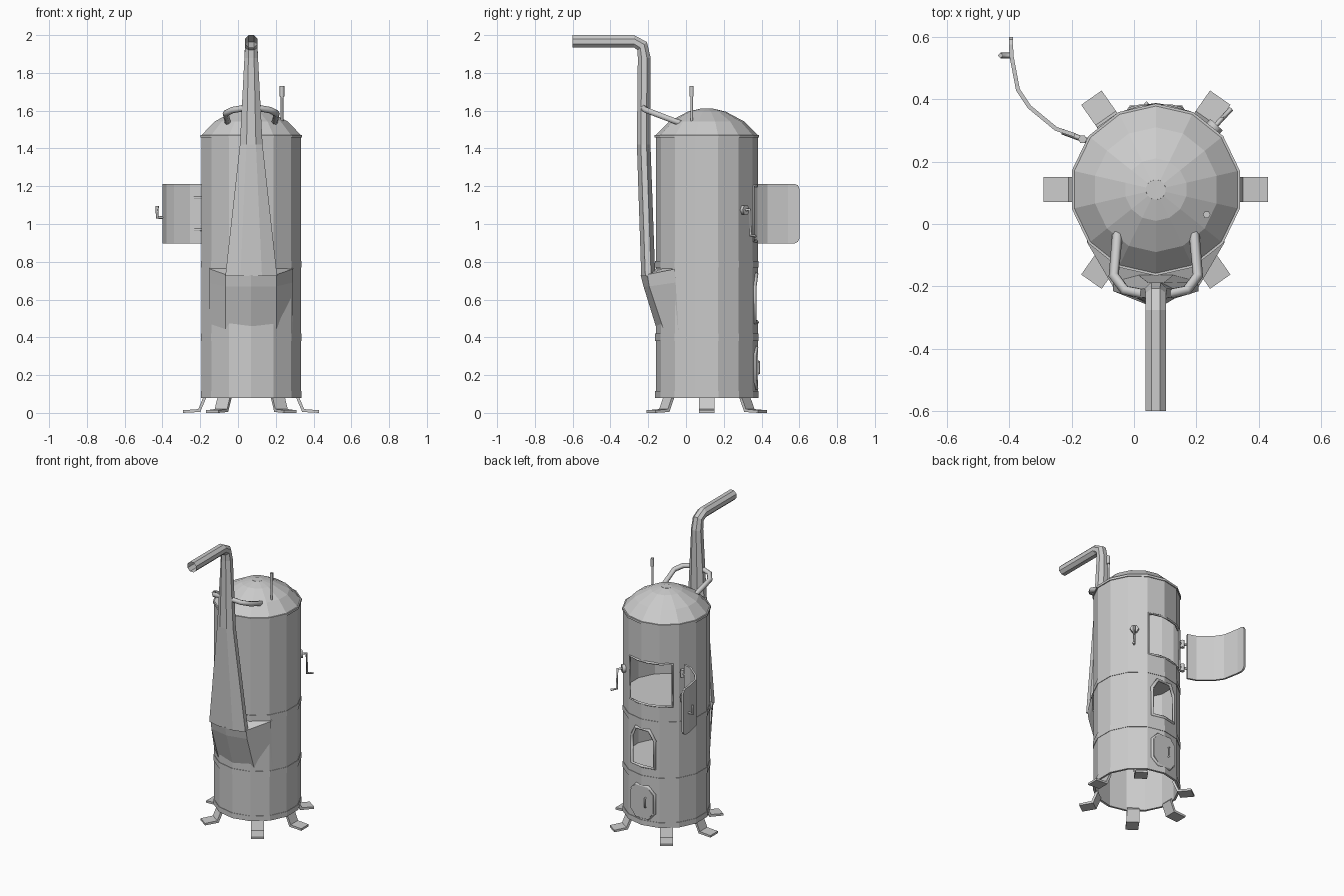
import bpy, bmesh
from math import sin, cos, radians, pi
from mathutils import Vector

if "Cube" in bpy.data.objects:
    bpy.data.objects.remove(bpy.data.objects["Cube"])

CX, CY, R, N = 0.07, 0.11, 0.27, 14


def make(name, verts, faces):
    me = bpy.data.meshes.new(name)
    me.from_pydata([tuple(v) for v in verts], [], faces)
    bm = bmesh.new()
    bm.from_mesh(me)
    bmesh.ops.remove_doubles(bm, verts=bm.verts, dist=1e-5)
    bmesh.ops.recalc_face_normals(bm, faces=bm.faces)
    bm.to_mesh(me)
    bm.free()
    ob = bpy.data.objects.new(name, me)
    bpy.context.collection.objects.link(ob)
    return ob


def loft(name, rings, closed=True, caps=False, wrap=False):
    n, m = len(rings[0]), len(rings)
    verts = [p for r in rings for p in r]
    faces = [(j * n + i, j * n + (i + 1) % n, (j + 1) % m * n + (i + 1) % n, (j + 1) % m * n + i)
             for j in range(m if wrap else m - 1) for i in range(n if closed else n - 1)]
    if caps:
        faces += [tuple(range(n)), tuple(range((m - 1) * n, m * n))]
    return make(name, verts, faces)


def polar(a, r, z):
    return Vector((CX + r * cos(radians(a)), CY + r * sin(radians(a)), z))


def lathe(name, profile, wrap=False, caps=False):
    rings = [[polar(90 + 360 * i / N, r, z) for i in range(N)] for r, z in profile]
    return loft(name, rings, wrap=wrap, caps=caps)


def tube(name, pts, r, cyclic=False, res=0):
    cu = bpy.data.curves.new(name, 'CURVE')
    cu.dimensions = '3D'
    cu.bevel_depth, cu.bevel_resolution, cu.use_fill_caps = r, res, True
    sp = cu.splines.new('POLY')
    sp.points.add(len(pts) - 1)
    for p, q in zip(sp.points, pts):
        p.co = (*q, 1)
    sp.use_cyclic_u = cyclic
    ob = bpy.data.objects.new(name, cu)
    bpy.context.collection.objects.link(ob)
    bpy.ops.object.select_all(action='DESELECT')
    bpy.context.view_layer.objects.active = ob
    ob.select_set(True)
    bpy.ops.object.convert(target='MESH')
    return bpy.context.object


def prism(name, poly, y0, y1):
    return loft(name, [[(CX + x, y, z) for x, z in poly] for y in (y0, y1)], caps=True)


def on_body(x, z, out=0.0):
    # point on the back of the drum at a sideways offset x
    return Vector((CX + x, CY + (R * R - x * x) ** 0.5 - 0.004 + out, z))


# hollow drum with cut openings
drum = lathe("drum", [(R, 0.08), (R, 1.46), (R - 0.012, 1.46), (R - 0.012, 0.08)], wrap=True)
A0, A1, Z0, Z1 = 66, 133, 0.91, 1.2
wedge = [(A0, 0.2), (A0, 0.4), ((A0 + A1) / 2, 0.42), (A1, 0.4), (A1, 0.2)]
arch = [(-0.085, 0.48), (0.085, 0.48), (0.085, 0.67), (0.05, 0.735), (-0.05, 0.735), (-0.085, 0.67)]
cutters = [loft("loading_cutter", [[polar(a, r, z) for a, r in wedge] for z in (Z0, Z1)], caps=True),
           prism("fire_cutter", arch, 0.2, 0.5)]
for c in cutters:
    mod = drum.modifiers.new("cut", 'BOOLEAN')
    mod.object, mod.solver = c, 'EXACT'
bpy.context.view_layer.objects.active = drum
drum.select_set(True)
for mod in list(drum.modifiers):
    bpy.ops.object.modifier_apply(modifier=mod.name)
for c in cutters:
    bpy.data.objects.remove(c)

# inner floors, bands, lid
for name, z in (("upper_floor", 0.885), ("lower_floor", 0.44)):
    lathe(name, [(R - 0.01, z), (R - 0.01, z + 0.01)], caps=True)
for k, (a, b) in enumerate(((0.08, 0.115), (0.38, 0.42), (0.77, 0.805))):
    lathe(f"band_{k}", [(R - 0.002, a), (R + 0.003, a), (R + 0.003, b), (R - 0.002, b)], wrap=True)
lathe("lid_rim", [(R - 0.01, 1.457), (R + 0.006, 1.457), (R + 0.006, 1.472), (R - 0.01, 1.472)], wrap=True)
lathe("domed_lid", [(R, 1.47), (0.2, 1.542), (0.1, 1.595), (0.032, 1.611)]).data
lathe("lid_cap", [(0.033, 1.605), (0.032, 1.612)], caps=True)

# six bent strap feet
foot = [(0.255, 0.10), (0.238, 0.08), (0.27, 0.005), (0.36, 0.0), (0.36, 0.014), (0.28, 0.02), (0.255, 0.08)]
for k, a in enumerate((0, 55, 125, 180, 235, 305)):
    side = Vector((-sin(radians(a)), cos(radians(a)), 0)) * 0.04
    loft(f"foot_{k}", [[polar(a, r, z) + side * s for r, z in foot] for s in (-1, 1)], caps=True)

# smoke box on the front
xs = (-0.22, -0.135, 0, 0.135, 0.22)
wall = [CY - (R * R - x * x) ** 0.5 + 0.006 for x in xs]
rows = [[(CX + x, y, 0.44) for x, y in zip(xs, wall)]]
rows.append([(CX + x, y, z) for x, y, z in zip(xs, (-0.055, -0.195, -0.225, -0.195, -0.055),
                                               (0.69, 0.67, 0.67, 0.67, 0.69))])
rows.append([(CX + x, y, z) for x, y, z in zip(xs, (-0.06, -0.205, -0.24, -0.205, -0.06),
                                               (0.762, 0.732, 0.73, 0.732, 0.762))])
rows.append([(CX + x, y, 0.766) for x, y in zip(xs, wall)])
loft("smoke_box", rows, closed=False)

# tapered chimney with elbow: y, z, half width, half depth, tilt
sections = [(-0.2, 0.725, 0.137, 0.037, 0), (-0.224, 1.42, 0.06, 0.036, 0), (-0.221, 1.88, 0.036, 0.034, 0),
            (-0.232, 1.942, 0.033, 0.033, 40), (-0.275, 1.967, 0.033, 0.033, 90), (-0.6, 1.967, 0.033, 0.033, 90)]
rings = []
for y, z, w, d, t in sections:
    ring = []
    for i in range(8):
        a = (i + 0.5) * pi / 4
        u, v = w * cos(a) / cos(pi / 8), d * sin(a) / cos(pi / 8)
        ring.append((CX + u, y + v * cos(radians(t)), z + v * sin(radians(t))))
    rings.append(ring)
loft("chimney", rings)

# chimney braces and collar
for s, side in ((-1, "left"), (1, "right")):
    tube(side + "_brace", [(CX + s * x, y, z) for x, y, z in
                           ((0.122, -0.02, 1.53), (0.135, -0.165, 1.585), (0.1, -0.212, 1.603),
                            (0.03, -0.226, 1.615))], 0.017, res=1)

# gauge rod on the lid
tube("gauge_rod", [(0.233, 0.03, 1.5), (0.233, 0.03, 1.69)], 0.007, res=1)
tube("gauge_tip", [(0.233, 0.03, 1.675), (0.233, 0.03, 1.73)], 0.012, res=1)

# frames of the openings
angles = [A0 + (A1 - A0) * i / 4 for i in range(5)]
tube("loading_frame", [polar(a, R - 0.003, Z0) for a in angles]
     + [polar(a, R - 0.003, Z1) for a in reversed(angles)], 0.008, cyclic=True)
tube("fire_frame", [on_body(x, z) for x, z in
                    [arch[0], (0, 0.48)] + arch[1:5] + arch[5:]], 0.012, cyclic=True)

# ash door with bow handle
octa = [(-0.045, 0.13), (0.045, 0.13), (0.085, 0.175), (0.085, 0.3), (0.045, 0.345), (-0.045, 0.345),
        (-0.085, 0.3), (-0.085, 0.175)]
prism("ash_door", octa, 0.355, 0.38)
tube("ash_frame", [on_body(x, z) for x, z in octa], 0.011, cyclic=True)
tube("ash_handle", [(CX - 0.03, 0.37, 0.205), (CX - 0.03, 0.388, 0.21), (CX - 0.03, 0.388, 0.27),
                    (CX - 0.03, 0.37, 0.275)], 0.006)

# open curved loading door, chamfered free corners
path = [(-0.19, 0.285), (-0.25, 0.305), (-0.335, 0.375), (-0.372, 0.43), (-0.393, 0.54), (-0.394, 0.575),
        (-0.394, 0.592), (-0.394, 0.6)]
trim = [0, 0, 0, 0, 0, 0, 0.008, 0.025]
door = loft("loading_door", [[(x, y, 0.897 + t) for (x, y), t in zip(path, trim)],
                             [(x, y, 1.213 - t) for (x, y), t in zip(path, trim)]], closed=False)
sol = door.modifiers.new("thickness", 'SOLIDIFY')
sol.thickness, sol.offset = 0.013, 0
tube("door_latch", [(-0.39, 0.54, 1.035), (-0.428, 0.54, 1.035), (-0.428, 0.54, 1.095)], 0.009)
for k, z in enumerate((0.97, 1.14)):
    tube(f"hinge_pin_{k}", [(-0.165, 0.272, z - 0.025), (-0.165, 0.272, z + 0.025)], 0.014, res=1)
    tube(f"hinge_strap_{k}", [(-0.14, 0.265, z), (-0.165, 0.272, z), (-0.23, 0.296, z)], 0.009)

# side crank
A = 47
tube("crank_hub", [polar(A, 0.25, 1.075), polar(A, 0.285, 1.075)], 0.027, res=1)
tube("crank", [polar(A, 0.28, 1.075), polar(A, 0.312, 1.075), polar(A, 0.316, 0.94), polar(A, 0.355, 0.935)], 0.008)
